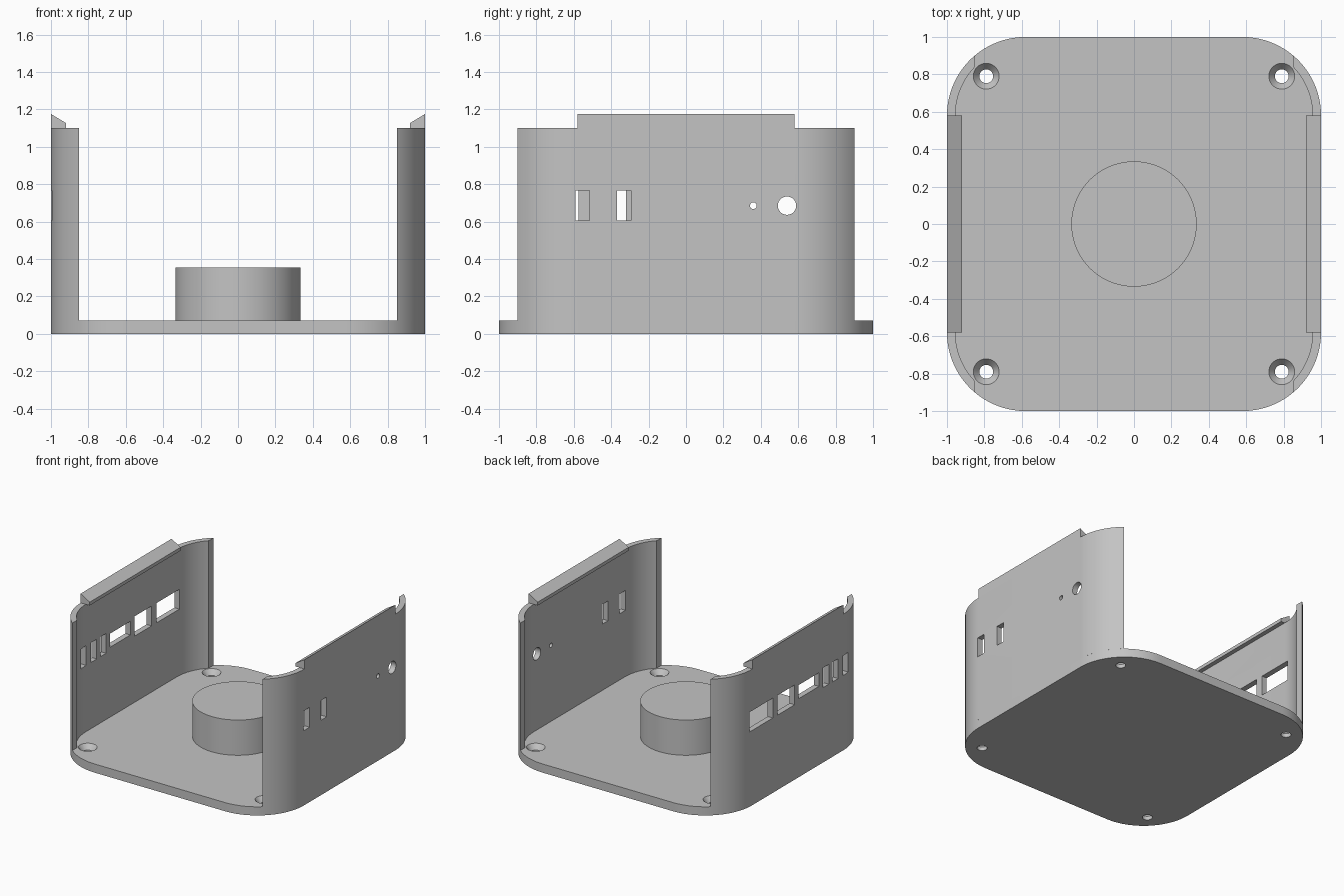
import bpy, bmesh, math
from mathutils import Matrix

if "Cube" in bpy.data.objects:
    bpy.data.objects.remove(bpy.data.objects["Cube"], do_unlink=True)

CORNER, THICK, CUT = 0.42, 0.045, 0.85   # corner radius, wall thickness, wall end
CENTRE = 1 - CORNER
FLOOR, RIM = 0.07, 1.10

grey = bpy.data.materials.new("plain_grey")
grey.use_nodes = True
colour = (0.55, 0.55, 0.55, 1)
grey.diffuse_color = colour
grey.node_tree.nodes["Principled BSDF"].inputs["Base Color"].default_value = colour


def add_object(name, bm):
    bmesh.ops.recalc_face_normals(bm, faces=bm.faces)
    mesh = bpy.data.meshes.new(name)
    bm.to_mesh(mesh)
    bm.free()
    mesh.materials.append(grey)
    obj = bpy.data.objects.new(name, mesh)
    bpy.context.collection.objects.link(obj)
    return obj


def prism(name, points, shift):
    """Extrude a closed outline of 3D points along a vector."""
    bm = bmesh.new()
    face = bm.faces.new([bm.verts.new(p) for p in points])
    top = bmesh.ops.extrude_face_region(bm, geom=[face])["geom"]
    bmesh.ops.translate(bm, vec=shift, verts=[v for v in top if isinstance(v, bmesh.types.BMVert)])
    return add_object(name, bm)


def cone(name, r1, r2, depth, place, sides=40):
    bm = bmesh.new()
    bmesh.ops.create_cone(bm, cap_ends=True, segments=sides, radius1=r1, radius2=r2,
                          depth=depth, matrix=place)
    return add_object(name, bm)


def box(name, x, y0, y1, z0, z1):
    bm = bmesh.new()
    place = Matrix.Translation((x, (y0 + y1) / 2, (z0 + z1) / 2))
    bmesh.ops.create_cube(bm, size=1, matrix=place @ Matrix.Diagonal((0.3, y1 - y0, z1 - z0, 1)))
    return add_object(name, bm)


def cut(obj, cutters):
    for cutter in cutters:
        mod = obj.modifiers.new("cut", "BOOLEAN")
        mod.operation, mod.solver, mod.object = "DIFFERENCE", "EXACT", cutter
    graph = bpy.context.evaluated_depsgraph_get()
    result = bpy.data.meshes.new_from_object(obj.evaluated_get(graph))
    obj.modifiers.clear()
    obj.data = result
    for cutter in cutters:
        bpy.data.objects.remove(cutter, do_unlink=True)


def smooth(obj):
    bpy.ops.object.select_all(action="DESELECT")
    obj.select_set(True)
    bpy.context.view_layer.objects.active = obj
    bpy.ops.object.shade_smooth_by_angle(angle=math.radians(30))


def arc(radius, start, end, steps=20):
    return [(radius * math.cos(start + (end - start) * i / steps),
             radius * math.sin(start + (end - start) * i / steps)) for i in range(steps + 1)]


# Base plate with four countersunk screw holes
outline = []
for k, (sx, sy) in enumerate([(1, 1), (-1, 1), (-1, -1), (1, -1)]):
    outline += [(sx * CENTRE + x, sy * CENTRE + y, 0)
                for x, y in arc(CORNER, k * math.pi / 2, (k + 1) * math.pi / 2)]
base = prism("base_plate", outline, (0, 0, FLOOR))
holes = []
for sx in (-1, 1):
    for sy in (-1, 1):
        spot = (sx * 0.79, sy * 0.79)
        holes.append(cone("bore", 0.037, 0.037, 0.3, Matrix.Translation((*spot, 0))))
        holes.append(cone("sink", 0.037, 0.101, 0.08, Matrix.Translation((*spot, FLOOR))))
cut(base, holes)
smooth(base)

# Round pedestal
smooth(cone("pedestal", 0.335, 0.335, 0.285,
            Matrix.Translation((0, 0, FLOOR + 0.1425)), 96))


# Curved side wall outline, ending square at x = CUT
def wall_outline(side):
    def quarter(radius):
        return [(CENTRE + x, CENTRE + y)
                for x, y in arc(radius, 0, math.acos((CUT - CENTRE) / radius))]
    outer, inner = quarter(CORNER), quarter(CORNER - THICK)
    loop = [(x, -y) for x, y in reversed(outer)] + outer
    loop += list(reversed(inner)) + [(x, -y) for x, y in inner]
    return [(side * x, y, FLOOR) for x, y in loop]


# Openings: (y0, y1, z0, z1)
LOW, HIGH = 0.605, 0.765
right_slots = [(-0.59, -0.515, LOW, HIGH), (-0.37, -0.295, LOW, HIGH)]
left_ports = [(-0.65, -0.575, LOW, HIGH), (-0.515, -0.44, LOW, HIGH),
              (-0.395, -0.32, LOW, HIGH), (-0.27, -0.01, 0.635, 0.745),
              (0.04, 0.26, LOW, HIGH), (0.32, 0.615, LOW, HIGH)]

for side, label, openings in ((1, "slot", right_slots), (-1, "port", left_ports)):
    wall = prism(label + "_wall", wall_outline(side), (0, 0, RIM - FLOOR))
    cutters = [box("opening", side * 0.97, *o) for o in openings]
    if side > 0:
        for y, r in ((0.36, 0.018), (0.54, 0.049)):
            place = Matrix.Translation((0.97, y, 0.685)) @ Matrix.Rotation(math.pi / 2, 4, "Y")
            cutters.append(cone("round_hole", r, r, 0.3, place))
    cut(wall, cutters)
    smooth(wall)

    # Sloped snap lip overhanging the inside of the wall
    lip = [(1, RIM), (1, 1.175), (0.92, 1.127), (0.92, RIM)]
    prism(label + "_wall_lip", [(side * x, -CENTRE, z) for x, z in lip], (0, 2 * CENTRE, 0))
